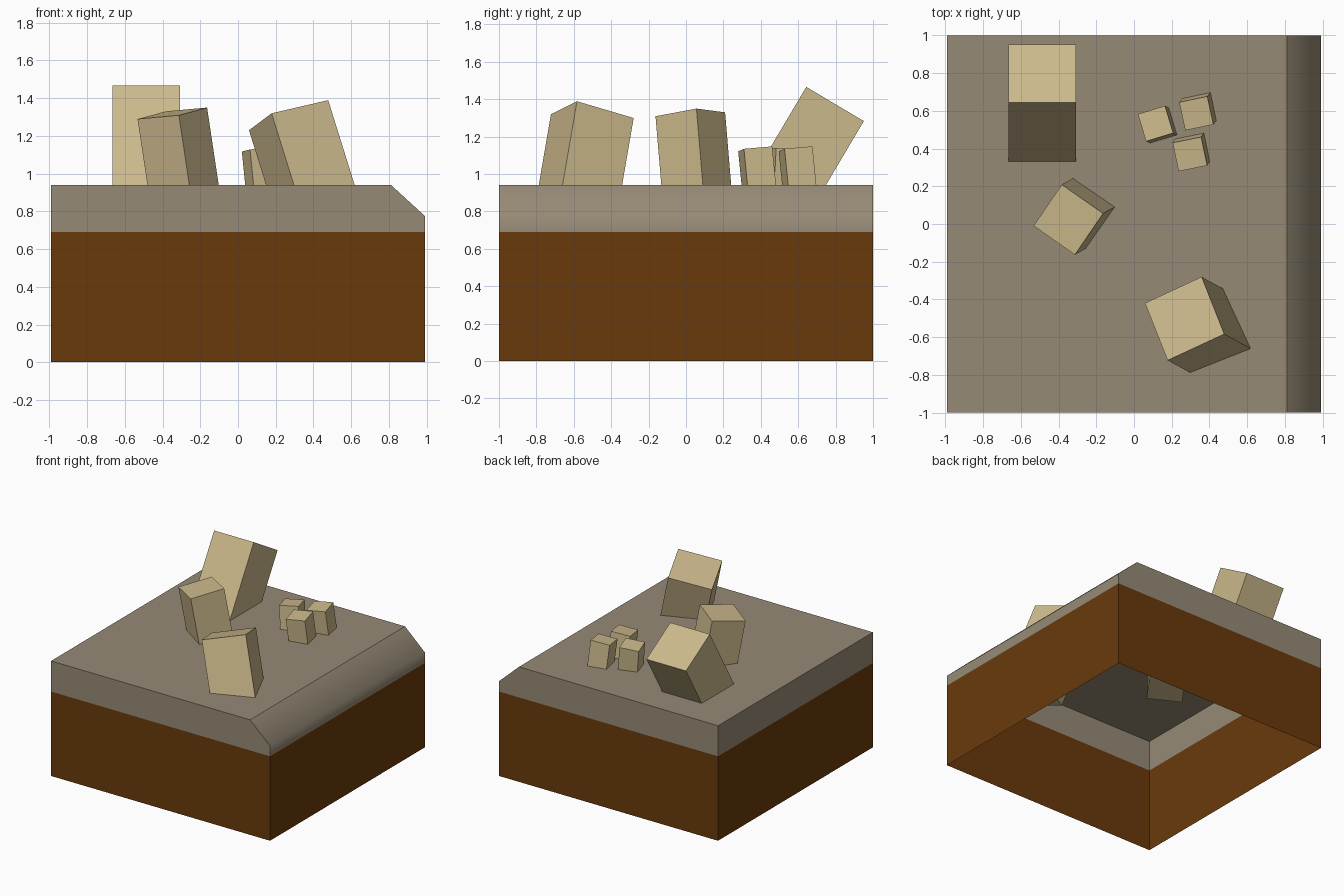
import bpy, bmesh
from mathutils import Vector, Matrix

if "Cube" in bpy.data.objects:
    bpy.data.objects.remove(bpy.data.objects["Cube"])


def material(name, rgb):
    m = bpy.data.materials.new(name)
    m.diffuse_color = (*rgb, 1)
    m.use_nodes = True
    m.node_tree.nodes["Principled BSDF"].inputs["Base Color"].default_value = m.diffuse_color
    return m


SOIL = material("brown soil", (0.141, 0.042, 0.0037))
STONE = material("grey stone", (0.305, 0.254, 0.181))
SAND = material("sandy block", (0.60, 0.485, 0.262))


def add_object(name, bm, mat):
    mesh = bpy.data.meshes.new(name)
    bmesh.ops.recalc_face_normals(bm, faces=bm.faces)
    bm.to_mesh(mesh)
    bm.free()
    mesh.materials.append(mat)
    ob = bpy.data.objects.new(name, mesh)
    bpy.context.collection.objects.link(ob)
    return ob


def open_prism(name, profile, skip, mat):
    """Extrude an x-z profile along y, leaving the listed sides open."""
    bm = bmesh.new()
    front = [bm.verts.new((x, -1, z)) for x, z in profile]
    back = [bm.verts.new((x, 1, z)) for x, z in profile]
    bm.faces.new(front)
    bm.faces.new(back[::-1])
    n = len(profile)
    # sides run from each profile point to the next
    for i in range(n):
        if i not in skip:
            j = (i + 1) % n
            bm.faces.new((front[j], front[i], back[i], back[j]))
    return add_object(name, bm, mat)


# Hollow soil walls, open above and below
open_prism("soil_base", [(-.99, 0), (.99, 0), (.99, .69), (-.99, .69)], (0, 2), SOIL)

# Stone slab with a sloped right edge, open below
slab = open_prism("stone_top", [(-.99, .69), (.99, .69), (.99, .775), (.81, .94), (-.99, .94)],
                  (0,), STONE)
for p in slab.data.polygons:   # soft shading over the sloped edge
    p.use_smooth = p.normal.x > 0.3


def block(name, top, across, down, width, length):
    """Square block hanging from the centre of its top face, sunk into the slab."""
    d = Vector(down).normalized()
    u = Vector(across)
    u = (u - d * u.dot(d)).normalized()
    w = (-d).cross(u)
    rot = Matrix((u, w, -d)).transposed().to_4x4()
    centre = Vector(top) + d * length / 2
    bm = bmesh.new()
    bmesh.ops.create_cube(bm, size=1, matrix=Matrix.Translation(centre) @ rot
                          @ Matrix.Diagonal((width, width, length, 1)))
    add_object(name, bm, SAND)


# Large leaning blocks
block("back_block", (-.487, .797, 1.374), (1, 0, 0), (0, -.51, -.86), .358, .70)
block("middle_block", (-.348, .023, 1.319), (.223, -.156, .02), (.15, .084, -1), .268, .69)
block("front_block", (.268, -.501, 1.309), (.302, .14, .07), (.312, -.172, -1), .338, .69)

# Cluster of small blocks
block("small_block_1", (.114, .532, 1.128), (.143, .044, .012), (.1, -.05, -1), .151, .36)
block("small_block_2", (.33, .586, 1.134), (.149, .031, .015), (.08, .1, -1), .153, .36)
block("small_block_3", (.296, .37, 1.134), (.154, .031, .015), (.07, .1, -1), .155, .36)
